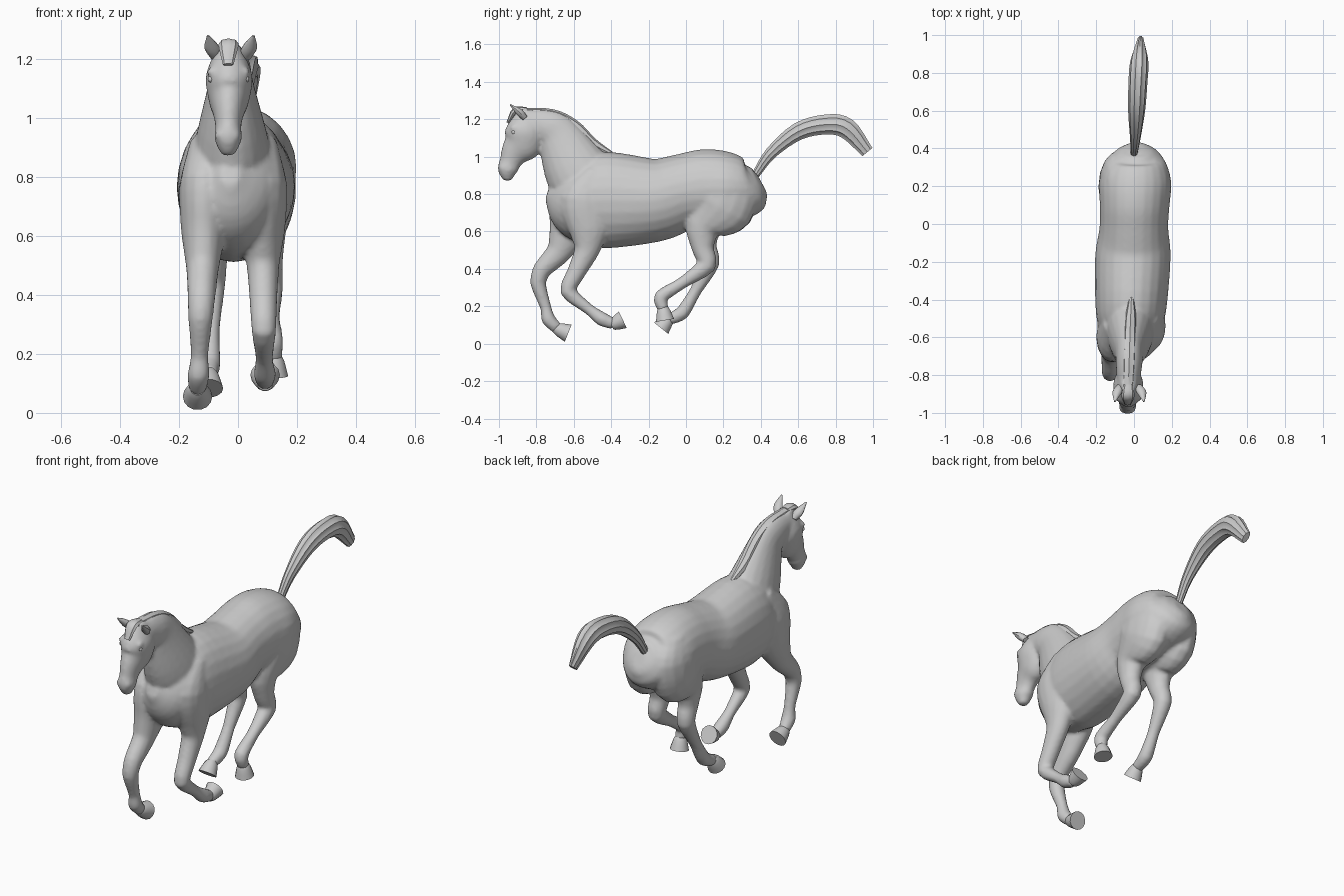
import bpy, bmesh, math
from mathutils import Vector, Matrix

if "Cube" in bpy.data.objects:
    bpy.data.objects.remove(bpy.data.objects["Cube"])


def lean(y):
    """Sideways drift of the spine."""
    return .035 * y


def spline(pts, steps, bend):
    """Smooth path through rows of numbers; a low bend keeps joints crisp."""
    p = [Vector(r) for r in pts]
    p = [2 * p[0] - p[1]] + p + [2 * p[-1] - p[-2]]
    out = []
    for i in range(1, len(p) - 2):
        a, b, c, d = p[i - 1:i + 3]
        m, n = (c - a) * bend / 2, (d - b) * bend / 2
        for s in range(steps):
            t = s / steps
            e = t * t * (3 - 2 * t)
            out.append(b.lerp(c, e) + m * t * (1 - t) ** 2 - n * t * t * (1 - t)
                       + (c - b) * (1 - bend) * (t - e))
    return out + [p[-2]]


def loft(bm, pts, x0=None, x1=None, sides=16, steps=4, groove=0.0, bend=1.0):
    """Skin oval rings; rows are (y, z, half-width, half-depth)."""
    rows = spline(pts, steps, bend)
    rings = []
    for i, (y, z, w, d) in enumerate(rows):
        a, b = rows[max(i - 1, 0)], rows[min(i + 1, len(rows) - 1)]
        t = Vector((b[0] - a[0], b[1] - a[1])).normalized()
        x = lean(y) if x0 is None else x0 + (x1 - x0) * i / (len(rows) - 1)
        ring = []
        for k in range(sides):
            u = 2 * math.pi * k / sides
            g = 1 - groove * (k % 2)
            c, s = max(w, .002) * g * math.cos(u), max(d, .002) * g * math.sin(u)
            ring.append(bm.verts.new((x + c, y - t.y * s, z + t.x * s)))
        rings.append(ring)
    for a, b in zip(rings, rings[1:]):
        for k in range(sides):
            j = (k + 1) % sides
            bm.faces.new((a[k], a[j], b[j], b[k]))
    bm.faces.new(rings[0])
    bm.faces.new(rings[-1])


def bump(bm, x, y, z, r):
    bmesh.ops.create_icosphere(bm, subdivisions=2, radius=r, matrix=Matrix.Translation((x, y, z)))


def finish(name, bm, mods=()):
    bmesh.ops.recalc_face_normals(bm, faces=bm.faces)
    me = bpy.data.meshes.new(name)
    bm.to_mesh(me)
    bm.free()
    ob = bpy.data.objects.new(name, me)
    bpy.context.collection.objects.link(ob)
    bpy.ops.object.select_all(action='DESELECT')
    ob.select_set(True)
    bpy.context.view_layer.objects.active = ob
    for kind, settings in mods:
        m = ob.modifiers.new(kind.title(), kind)
        for key, val in settings.items():
            setattr(m, key, val)
        bpy.ops.object.modifier_apply(modifier=m.name)
    bpy.ops.object.shade_smooth_by_angle(angle=math.radians(40))


def part(name, pts, *args, **kw):
    bm = bmesh.new()
    loft(bm, pts, *args, **kw)
    finish(name, bm)


body = bmesh.new()


def leg(name, x0, x1, depths, joints, sole):
    """Leg through its joints, with a flaring hoof from the pastern to the sole."""
    rows = [(y, z, min(d, .025 + .45 * d), d) for (y, z), d in zip(joints, depths)]
    loft(body, rows, x0, x1, bend=.6)
    p, s = Vector(joints[-1]), Vector(sole)
    rings = [(*p.lerp(s, t), r, r) for t, r in ((-.3, .026), (.1, .037), (1, .05))]
    part(name + '_hoof', rings, x1, x1, sides=14, steps=2)


# Barrel, from rump to chest
loft(body, [(.405, .86, .04, .05), (.385, .85, .095, .105), (.33, .83, .155, .155),
            (.22, .83, .19, .198), (.1, .828, .185, .212), (-.02, .81, .182, .204),
            (-.17, .768, .2, .225), (-.42, .768, .19, .258), (-.55, .765, .17, .228),
            (-.66, .785, .135, .165), (-.74, .81, .03, .04)], sides=24)

# Neck
loft(body, [(-.5, .80, .14, .18), (-.585, .93, .122, .176), (-.68, 1.105, .078, .123),
            (-.745, 1.155, .07, .101), (-.84, 1.175, .06, .08)], sides=20)

# Head, from poll to muzzle
loft(body, [(-.845, 1.25, .035, .05), (-.855, 1.15, .078, .104), (-.873, 1.075, .072, .106),
            (-.915, 1.02, .054, .078), (-.94, .97, .044, .058), (-.954, .925, .046, .053),
            (-.954, .872, .022, .022)], sides=20)

# Brows, nostrils and eyes
for s, side in ((-1, 'left'), (1, 'right')):
    bump(body, lean(-.92) + s * .055, -.92, 1.155, .019)
    bump(body, lean(-.98) + s * .027, -.982, .94, .018)
    eye = bmesh.new()
    bump(eye, lean(-.92) + s * .059, -.921, 1.131, .012)
    finish(side + '_eye', eye)

# Front legs: shoulder, arm, elbow, forearm, above knee, knee, cannon, fetlock, pastern
front = (.06, .135, .115, .068, .05, .042, .03, .038, .03)
leg('front_right', .08, .092, front,
    [(-.48, .92), (-.54, .77), (-.52, .62), (-.53, .5), (-.585, .385), (-.632, .28),
     (-.52, .185), (-.45, .132), (-.385, .105)], (-.338, .128))
leg('front_left', -.11, -.137, front,
    [(-.52, .92), (-.59, .77), (-.62, .62), (-.68, .49), (-.77, .395), (-.79, .32),
     (-.75, .195), (-.735, .13), (-.685, .078)], (-.63, .056))

# Hind legs: croup, thigh, stifle, gaskin, hock, below hock, cannon, fetlock, pastern
hind = (.09, .178, .18, .098, .06, .05, .032, .038, .03)
leg('hind_right', .08, .12, hind,
    [(.2, .96), (.21, .845), (.18, .73), (.09, .62), (.09, .51), (.112, .42),
     (-.02, .325), (-.135, .25), (-.121, .18)], (-.112, .125))
leg('hind_left', -.075, -.10, hind,
    [(.2, .96), (.21, .845), (.185, .73), (.1, .62), (.105, .52), (.13, .43),
     (.05, .28), (-.02, .165), (-.098, .127)], (-.133, .083))

# Body skin: blend all limbs into one surface
finish('body', body, [('REMESH', {'mode': 'VOXEL', 'voxel_size': .0105}),
                      ('SMOOTH', {'factor': .5, 'iterations': 5})])

# Ears
for s, side in ((-1, 'left'), (1, 'right')):
    part(side + '_ear', [(-.86, 1.205, .02, .016), (-.89, 1.237, .026, .02), (-.94, 1.278, .004, .004)],
         lean(-.7) + s * .05, lean(-.7) + s * .077, sides=10)

# Mane along the crest, and forelock
part('mane', [(-.37, 1.0, .008, .008), (-.5, 1.07, .03, .03), (-.6, 1.163, .034, .035),
              (-.72, 1.22, .036, .035), (-.89, 1.24, .03, .02)], groove=.1)
part('forelock', [(-.85, 1.25, .025, .014), (-.912, 1.246, .034, .018), (-.953, 1.18, .018, .008)], groove=.1)

# Streaming tail
part('tail', [(.37, .90, .018, .022), (.455, 1.02, .028, .034), (.6, 1.135, .045, .049),
              (.75, 1.172, .05, .056), (.86, 1.15, .048, .058), (.97, 1.025, .018, .036)],
     0, .035, sides=20, groove=.14)
